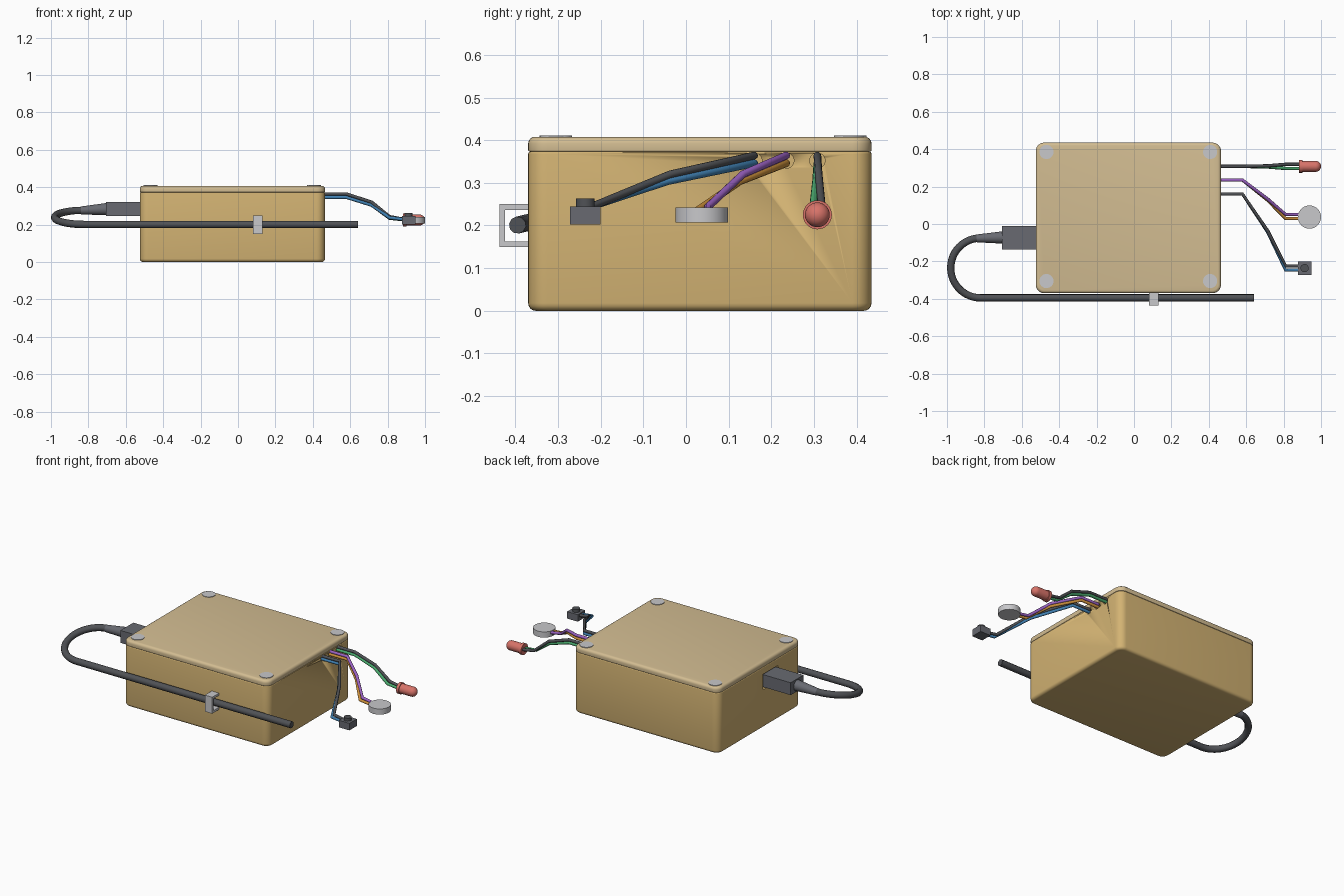
import bpy, bmesh, math
from mathutils import Vector, Matrix

old = bpy.data.objects.get("Cube")
if old:
    bpy.data.objects.remove(old)


def material(name, rgb):
    """Flat colour given as 0-255 display values, stored as linear."""
    lin = [((c / 255 + 0.055) / 1.055) ** 2.4 for c in rgb] + [1.0]
    m = bpy.data.materials.new(name)
    m.use_nodes = True
    m.diffuse_color = lin
    m.node_tree.nodes["Principled BSDF"].inputs["Base Color"].default_value = lin
    return m


TAN = material("case tan", (211, 179, 115))
LID = material("lid beige", (211, 189, 146))
GREY = material("light grey", (200, 200, 203))
PLUG = material("plug grey", (104, 106, 113))
DARK = material("cable charcoal", (80, 82, 86))
RED = material("lamp red", (215, 115, 105))
BLUE = material("wire blue", (65, 130, 180))
PURPLE = material("wire purple", (155, 98, 195))
ORANGE = material("wire orange", (205, 145, 60))
GREEN = material("wire green", (75, 170, 110))


def finish(name, bm, mat, smooth=True):
    bmesh.ops.recalc_face_normals(bm, faces=bm.faces)
    mesh = bpy.data.meshes.new(name)
    bm.to_mesh(mesh)
    bm.free()
    mesh.materials.append(mat)
    ob = bpy.data.objects.new(name, mesh)
    bpy.context.collection.objects.link(ob)
    bpy.ops.object.select_all(action='DESELECT')
    ob.select_set(True)
    bpy.context.view_layer.objects.active = ob
    if smooth:
        bpy.ops.object.shade_smooth_by_angle(angle=math.radians(35))
    return ob


def box(name, lo, hi, mat, corner=0, top=0, bottom=0):
    """Box with rounded upright corners and softened top and bottom rims."""
    lo, hi = Vector(lo), Vector(hi)
    bm = bmesh.new()
    bmesh.ops.create_cube(bm, size=1)
    for v in bm.verts:
        v.co = (lo + hi) / 2 + v.co * (hi - lo)
    if corner:
        upright = [e for e in bm.edges if abs(e.verts[0].co.z - e.verts[1].co.z) > 1e-5]
        bmesh.ops.bevel(bm, geom=upright, offset=corner, segments=7, profile=0.5, affect='EDGES')
    for z, size in ((hi.z, top), (lo.z, bottom)):
        if size:
            rim = [e for e in bm.edges if all(abs(v.co.z - z) < 1e-5 for v in e.verts)]
            bmesh.ops.bevel(bm, geom=rim, offset=size, segments=4, profile=0.5, affect='EDGES')
    return finish(name, bm, mat, corner > 0)


def rod(name, start, end, r1, r2, mat, sides=32):
    """Cylinder or cone between two points."""
    a, b = Vector(start), Vector(end)
    bm = bmesh.new()
    bmesh.ops.create_cone(bm, cap_ends=True, segments=sides, radius1=r1, radius2=r2,
                          depth=(b - a).length)
    turn = (b - a).to_track_quat('Z', 'Y').to_matrix().to_4x4()
    bm.transform(Matrix.Translation((a + b) / 2) @ turn)
    return finish(name, bm, mat)


def tube(name, points, radius, mat):
    cu = bpy.data.curves.new(name, 'CURVE')
    cu.dimensions = '3D'
    cu.bevel_depth = radius
    cu.bevel_resolution = 3
    cu.use_fill_caps = True
    sp = cu.splines.new('POLY')
    sp.points.add(len(points) - 1)
    for p, co in zip(sp.points, points):
        p.co = (*co, 1)
    sp.use_smooth = True
    cu.materials.append(mat)
    ob = bpy.data.objects.new(name, cu)
    bpy.context.collection.objects.link(ob)
    return ob


def cut(target, cutter):
    mod = target.modifiers.new("cut", 'BOOLEAN')
    mod.operation = 'DIFFERENCE'
    mod.solver = 'EXACT'
    mod.object = cutter
    cutter.hide_render = True
    bpy.ops.object.select_all(action='DESELECT')
    bpy.context.view_layer.objects.active = target
    target.select_set(True)
    bpy.ops.object.modifier_apply(modifier=mod.name)
    bpy.data.objects.remove(cutter)


# Case and lid
case = box("case", (-0.525, -0.37, 0), (0.465, 0.435, 0.373), TAN, 0.045, 0.005, 0.018)
box("lid", (-0.525, -0.37, 0.373), (0.465, 0.435, 0.408), LID, 0.045, 0.016, 0.004)

# Wire holes and plug opening
wire_rows = (0.16, 0.235, 0.308)
for y in wire_rows:
    cut(case, rod("hole_cutter", (0.44, y, 0.352), (0.5, y, 0.352), 0.018, 0.018, TAN))
cut(case, box("port_cutter", (-0.56, -0.145, 0.235), (-0.5, 0.0, 0.33), TAN))

# Lid screws
for x in (-0.468, 0.407):
    for y in (-0.305, 0.385):
        rod("lid_screw", (x, y, 0.395), (x, y, 0.411), 0.038, 0.038, GREY)

# Plug, strain relief and power cable
box("plug", (-0.705, -0.135, 0.246), (-0.49, -0.01, 0.322), PLUG)
rod("strain_relief", (-0.70, -0.072, 0.283), (-0.84, -0.077, 0.276), 0.033, 0.021, PLUG)
path = [(-0.78, -0.073, 0.279)]
for i in range(25):
    a = math.pi * (0.5 + i / 24)
    path.append((-0.82 + 0.16 * math.cos(a), -0.235 + 0.16 * math.sin(a),
                 0.239 + 0.038 * math.cos(math.pi * i / 24)))
path.append((0.642, -0.395, 0.201))
tube("power_cable", path, 0.02, DARK)

# Cable clip: front plate with upper and lower arms
box("clip_front", (0.08, -0.437, 0.149), (0.13, -0.424, 0.25), GREY)
for z in (0.149, 0.236):
    box("clip_arm", (0.08, -0.425, z), (0.13, -0.369, z + 0.014), GREY)


def wire_pair(name, y0, y1, ymid, x_end, z_end, upper, lower):
    """Two wires, stacked at the case and side by side at the component."""
    centre = [(0.45, y0, 0.355), (0.58, y0, 0.355), (0.715, ymid, 0.312),
              (0.81, y1, z_end + 0.012), (x_end, y1, z_end)]
    spread = [(0, 0.009), (0, 0.009), (0.003, 0.008), (0.011, 0.003), (0.011, 0)]
    for sign, mat in ((1, upper), (-1, lower)):
        pts = [(x, y + sign * dy, z + sign * dz)
               for (x, y, z), (dy, dz) in zip(centre, spread)]
        tube(name, pts, 0.009, mat)


wire_pair("button_wire", 0.16, -0.235, -0.04, 0.89, 0.228, DARK, BLUE)
wire_pair("buzzer_wire", 0.235, 0.04, 0.13, 0.89, 0.228, PURPLE, ORANGE)
wire_pair("lamp_wire", 0.308, 0.308, 0.308, 0.895, 0.225, DARK, GREEN)

# Push button
box("button_body", (0.876, -0.272, 0.202), (0.948, -0.2, 0.245), PLUG)
rod("button_cap", (0.912, -0.236, 0.24), (0.912, -0.236, 0.263), 0.022, 0.022, DARK)

# Buzzer disc
rod("buzzer", (0.938, 0.037, 0.207), (0.938, 0.037, 0.242), 0.062, 0.062, GREY, 40)

# Indicator lamp: flange, barrel and domed tip turned about the x axis
profile = [(0.883, 0), (0.883, 0.034), (0.9, 0.034), (0.9, 0.029)]
for i in range(9):
    a = math.pi / 2 * i / 8
    profile.append((0.971 + 0.029 * math.sin(a), 0.029 * math.cos(a)))
bm = bmesh.new()
ring = [bm.verts.new((x, 0.308 + r, 0.225)) for x, r in profile]
edges = [bm.edges.new(pair) for pair in zip(ring, ring[1:])]
bmesh.ops.spin(bm, geom=ring + edges, cent=(0, 0.308, 0.225), axis=(1, 0, 0),
               angle=math.tau, steps=32, use_merge=False)
bmesh.ops.remove_doubles(bm, verts=bm.verts, dist=1e-4)
finish("indicator_lamp", bm, RED)
